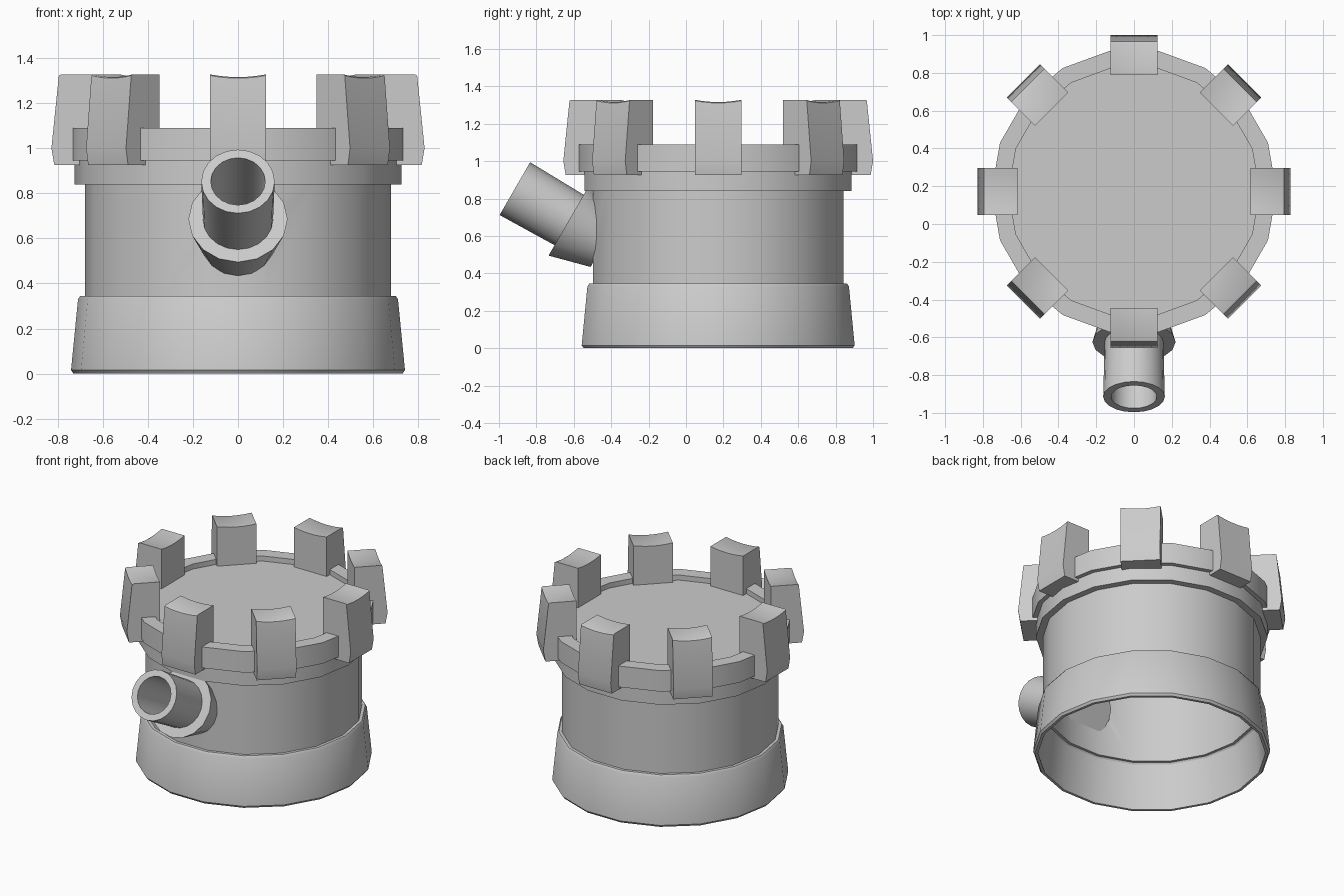
import bpy, bmesh
from math import pi, cos, sin, radians
from mathutils import Matrix

if "Cube" in bpy.data.objects:
    bpy.data.objects.remove(bpy.data.objects["Cube"])

CY = 0.172  # tower axis position in y


def finish(name, bm, matrix):
    bmesh.ops.remove_doubles(bm, verts=bm.verts, dist=1e-5)
    bmesh.ops.recalc_face_normals(bm, faces=bm.faces)
    me = bpy.data.meshes.new(name)
    bm.to_mesh(me)
    bm.free()
    ob = bpy.data.objects.new(name, me)
    bpy.context.collection.objects.link(ob)
    ob.matrix_world = matrix
    bpy.ops.object.select_all(action='DESELECT')
    ob.select_set(True)
    bpy.context.view_layer.objects.active = ob
    bpy.ops.object.shade_smooth_by_angle(angle=radians(30))
    return ob


def lathe(name, profile, sides, matrix, closed=True):
    """Turn an (r, z) profile around local z."""
    bm = bmesh.new()
    rings = []
    for i in range(sides):
        a = 2 * pi * i / sides
        rings.append([bm.verts.new((r * cos(a), r * sin(a), z)) for r, z in profile])
    n = len(profile)
    for i in range(sides):
        p, q = rings[i], rings[(i + 1) % sides]
        for j in range(n if closed else n - 1):
            k = (j + 1) % n
            if profile[j][0] == 0 and profile[k][0] == 0:
                continue
            if profile[j][0] == 0:
                bm.faces.new((p[j], q[k], p[k]))
            elif profile[k][0] == 0:
                bm.faces.new((p[j], q[j], p[k]))
            else:
                bm.faces.new((p[j], q[j], q[k], p[k]))
    return finish(name, bm, matrix)


tower = Matrix.Translation((0, CY, 0))
N = 18

# Flared foot ring, open underneath
lathe("base_skirt", [(0.73, 0), (0.741, 0.015), (0.71, 0.33), (0.70, 0.345),
                     (0.66, 0.345), (0.685, 0.31), (0.712, 0)], N, tower)
# Hollow tower wall
lathe("tower_wall", [(0.68, 0.32), (0.68, 0.86), (0.66, 0.86), (0.66, 0.32)], N, tower)
# Stepped ring below the parapet
lathe("lower_ring", [(0.725, 0.84), (0.725, 0.95), (0.66, 0.95), (0.66, 0.84)], N, tower)
# Parapet with the sunken roof
lathe("parapet", [(0, 1.055), (0.665, 1.055), (0.665, 1.09), (0.755, 1.09),
                  (0.755, 0.945), (0.66, 0.945), (0, 0.945)], N, tower, closed=False)


def merlon(index):
    """Leaning block with a slightly hollowed top."""
    bm = bmesh.new()
    half, slices, rows = 0.125, 6, []
    for s in range(slices + 1):
        t = -1 + 2 * s / slices
        top = 1.328 - 0.012 * (1 - t * t)
        prof = [(0.617, 0.925), (0.815, 0.925), (0.828, 1.0),
                (0.795, top - 0.005), (0.785, top), (0.617, top)]
        rows.append([bm.verts.new((r, t * half, z)) for r, z in prof])
    for a, b in zip(rows, rows[1:]):
        for j in range(6):
            k = (j + 1) % 6
            bm.faces.new((a[j], b[j], b[k], a[k]))
    bm.faces.new(rows[0])
    bm.faces.new(rows[-1])
    finish(f"merlon_{index + 1}", bm, tower @ Matrix.Rotation(index * pi / 4, 4, 'Z'))


for i in range(8):
    merlon(i)

# Spout frame: local z points outward and up, origin at the mouth
spout = Matrix.Translation((0, -0.915, 0.853)) @ Matrix.Rotation(radians(60), 4, 'X')
# Collar narrowing toward the wall
lathe("spout_collar", [(0, -0.335), (0.22, -0.335), (0.16, -0.56), (0, -0.56)],
      16, spout, closed=False)
# Hollow pipe
lathe("spout_pipe", [(0, -0.47), (0.115, -0.47), (0.121, 0), (0.163, 0),
                     (0.152, -0.5), (0, -0.5)], 20, spout, closed=False)
# Dark-free collar plug is avoided: the bore is cut through the collar
collar = bpy.data.objects["spout_collar"]
bore_me = bpy.data.meshes.new("bore_cutter")
bm = bmesh.new()
bmesh.ops.create_cone(bm, cap_ends=True, segments=20, radius1=0.135, radius2=0.135, depth=0.4,
                      matrix=Matrix.Translation((0, 0, -0.285)))
bm.to_mesh(bore_me)
bm.free()
bore = bpy.data.objects.new("bore_cutter", bore_me)
bpy.context.collection.objects.link(bore)
bore.matrix_world = spout
bore.hide_render = True
bore.hide_set(True)
mods = [(collar, "bore")]
# Open the tower wall where the pipe enters
mods.append((bpy.data.objects["tower_wall"], "pipe_hole"))
for ob, label in mods:
    m = ob.modifiers.new(label, 'BOOLEAN')
    m.object = bore
    m.operation = 'DIFFERENCE'
    m.solver = 'EXACT'
